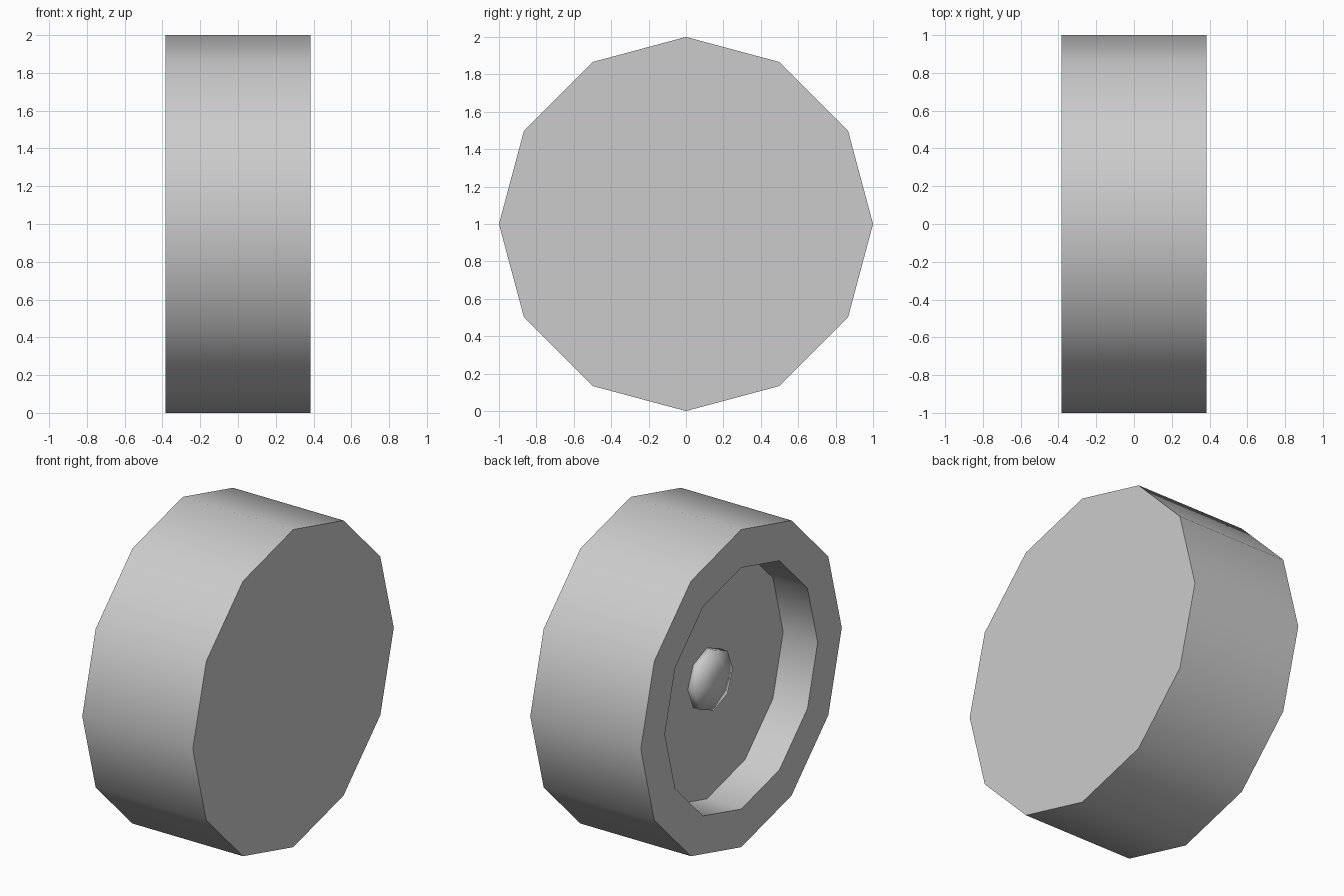
import bpy, bmesh
from math import radians, sin, cos, tau

cube = bpy.data.objects.get("Cube")
if cube:
    bpy.data.objects.remove(cube, do_unlink=True)

grey = bpy.data.materials.new("plain grey")
grey.use_nodes = True
colour = (0.6, 0.6, 0.6, 1)
grey.diffuse_color = colour
grey.node_tree.nodes["Principled BSDF"].inputs["Base Color"].default_value = colour


def lathe(name, profile, sides, angle):
    """Turn (x, radius) points around the axle and cap both ends."""
    bm = bmesh.new()
    rings = []
    for x, r in profile:
        rings.append([bm.verts.new((x, r * cos(tau * i / sides), 1 + r * sin(tau * i / sides)))
                      for i in range(sides)])
    for a, b in zip(rings, rings[1:]):
        for i in range(sides):
            j = (i + 1) % sides
            bm.faces.new((a[i], a[j], b[j], b[i]))
    bm.faces.new(rings[0])
    bm.faces.new(rings[-1])
    bmesh.ops.recalc_face_normals(bm, faces=bm.faces)
    mesh = bpy.data.meshes.new(name)
    bm.to_mesh(mesh)
    bm.free()
    mesh.materials.append(grey)
    obj = bpy.data.objects.new(name, mesh)
    bpy.context.collection.objects.link(obj)
    bpy.ops.object.select_all(action="DESELECT")
    obj.select_set(True)
    bpy.context.view_layer.objects.active = obj
    bpy.ops.object.shade_smooth_by_angle(angle=radians(angle))
    return obj


# Wheel: flat on one side, recessed on the other
WIDTH, DEPTH, RIM = 0.385, 0.24, 0.76
lathe("wheel", [(WIDTH, 1), (-WIDTH, 1), (-WIDTH, RIM), (DEPTH - WIDTH, RIM)], 12, 40)

# Rounded hub in the middle of the recess
floor = DEPTH - WIDTH
lathe("hub", [(floor + 0.02, 0.19), (floor - 0.05, 0.19), (floor - 0.09, 0.08)], 8, 100)
